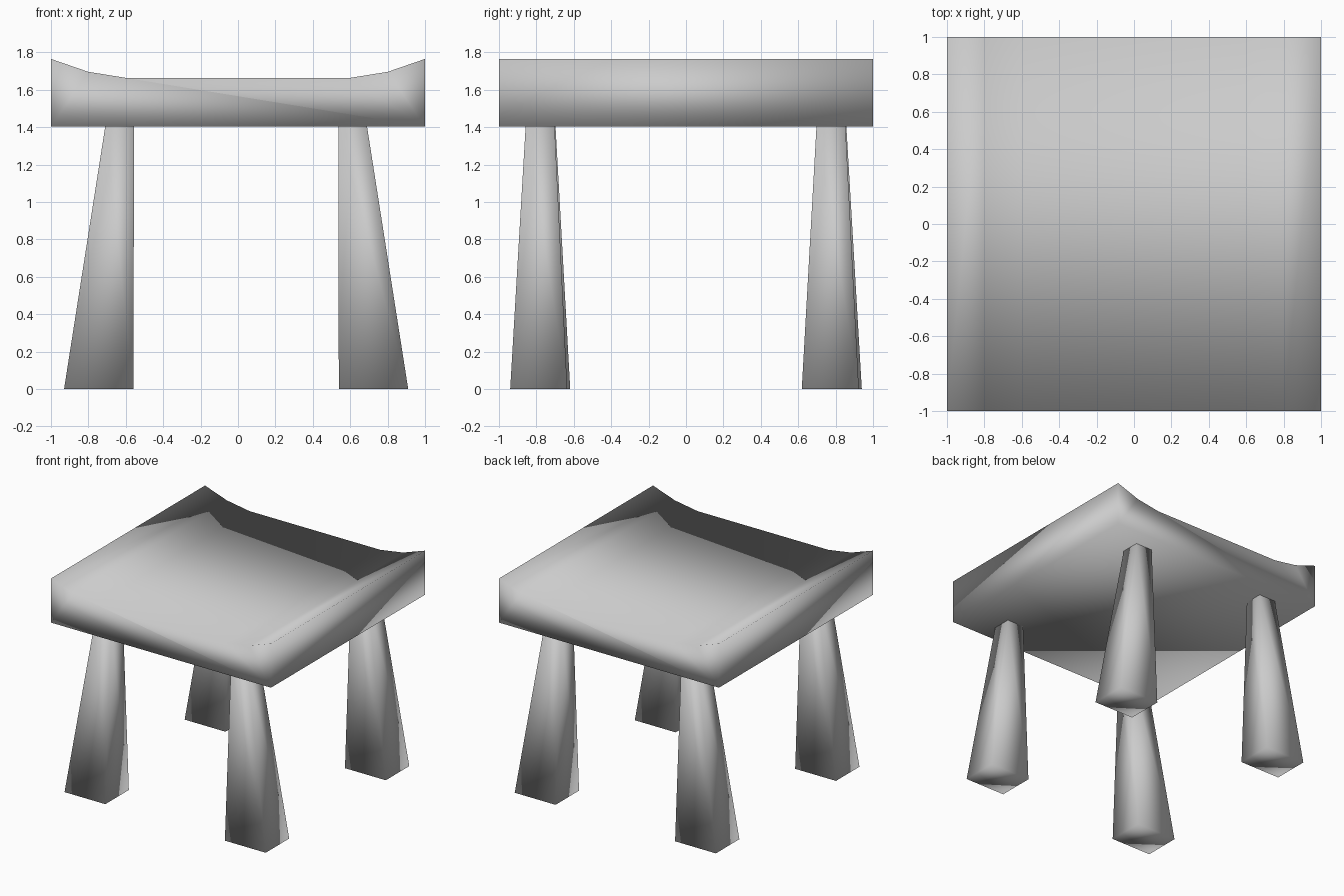
import bpy, bmesh

if "Cube" in bpy.data.objects:
    bpy.data.objects.remove(bpy.data.objects["Cube"])


def finish(name, bm):
    """Turn a bmesh into a smooth shaded object."""
    bmesh.ops.recalc_face_normals(bm, faces=bm.faces[:])
    mesh = bpy.data.meshes.new(name)
    bm.to_mesh(mesh)
    bm.free()
    mesh.shade_smooth()
    obj = bpy.data.objects.new(name, mesh)
    bpy.context.collection.objects.link(obj)
    return obj


def seat():
    """Profile with raised side rims, extruded front to back."""
    half = [(0.594, 1.663), (0.80, 1.696), (1.0, 1.765), (1.0, 1.403)]
    profile = half + [(-x, z) for x, z in reversed(half)]
    bm = bmesh.new()
    face = bm.faces.new([bm.verts.new((x, -1, z)) for x, z in profile])
    ext = bmesh.ops.extrude_face_region(bm, geom=[face], use_keep_orig=True)
    verts = [v for v in ext["geom"] if isinstance(v, bmesh.types.BMVert)]
    bmesh.ops.translate(bm, verts=verts, vec=(0, 2, 0))
    finish("seat", bm)


def leg(name, bottom, top, height):
    """Tapered box between two rectangles (x0, x1, y0, y1)."""
    bm = bmesh.new()
    bmesh.ops.create_cube(bm, size=2)
    for v in bm.verts:
        x0, x1, y0, y1 = top if v.co.z > 0 else bottom
        v.co = (x1 if v.co.x > 0 else x0,
                y1 if v.co.y > 0 else y0,
                height if v.co.z > 0 else 0)
    finish(name, bm)


seat()

# four splayed legs, vertical on their inner side
for side, sx in (("left", -1), ("right", 1)):
    for end, sy in (("front", -1), ("back", 1)):
        dx, dy = -0.01, -0.008 * sx

        def rect(x_in, x_out, y_in, y_out, dy):
            xs = sorted((sx * x_in + dx, sx * x_out + dx))
            ys = sorted((sy * y_in + dy, sy * y_out + dy))
            return (*xs, *ys)

        leg(f"{end}_{side}_leg",
            rect(0.549, 0.92, 0.627, 0.932, dy),
            rect(0.546, 0.70, 0.70, 0.855, dy * 0.3),
            1.403)
